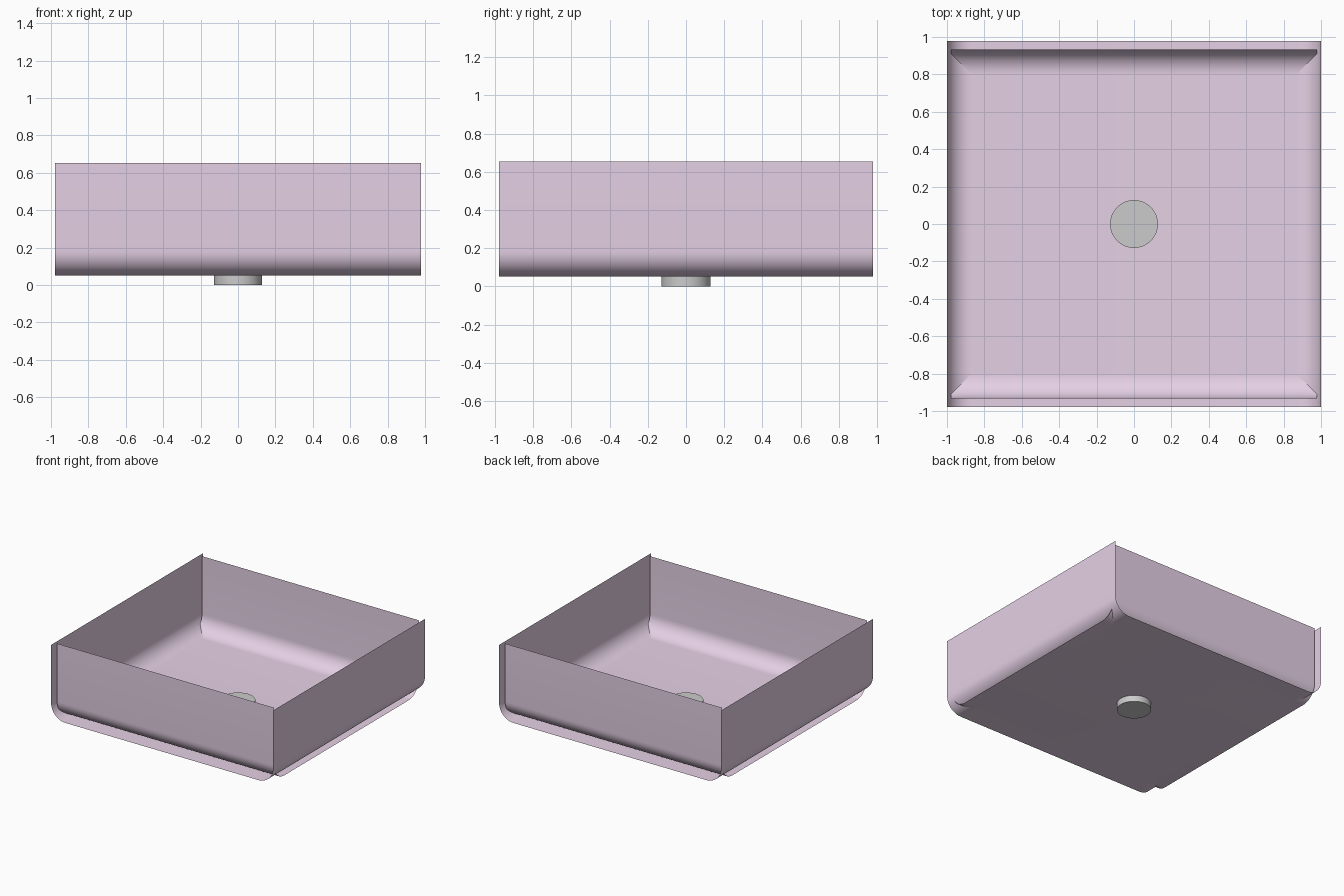
import bpy, bmesh, math

if "Cube" in bpy.data.objects:
    bpy.data.objects.remove(bpy.data.objects["Cube"])

WALL_TOP, FLOOR, RADIUS, STEPS = 0.653, 0.052, 0.13, 12

lilac = bpy.data.materials.new("lilac")
lilac.diffuse_color = (0.784, 0.635, 0.784, 1)
lilac.use_nodes = True
lilac.node_tree.nodes["Principled BSDF"].inputs["Base Color"].default_value = lilac.diffuse_color


def u_profile(half_width):
    """Open U outline: wall, rounded corner, floor, rounded corner, wall."""
    right = [(half_width - RADIUS + RADIUS * math.sin(a),
              FLOOR + RADIUS - RADIUS * math.cos(a))
             for a in (math.pi / 2 * i / STEPS for i in range(STEPS + 1))]
    right.append((half_width, WALL_TOP))
    return [(-u, z) for u, z in reversed(right)] + right


def u_sheet(name, half_width, half_length, along_y):
    """Thin folded sheet made by sweeping the U outline."""
    bm = bmesh.new()
    rows = []
    for v in (-half_length, half_length):
        rows.append([bm.verts.new((u, v, z) if along_y else (-v, u, z))
                     for u, z in u_profile(half_width)])
    a, b = rows
    for i in range(len(a) - 1):
        bm.faces.new((a[i], a[i + 1], b[i + 1], b[i]))
    mesh = bpy.data.meshes.new(name)
    bm.to_mesh(mesh)
    bm.free()
    mesh.materials.append(lilac)
    obj = bpy.data.objects.new(name, mesh)
    bpy.context.collection.objects.link(obj)
    mesh.shade_smooth()
    return obj


# Basin: two crossing folded sheets sharing the floor
u_sheet("basin_side_walls", 1.0, 0.978, True)
u_sheet("basin_front_back_walls", 0.932, 0.978, False)

# Drain: short plug through the floor
bpy.ops.mesh.primitive_cylinder_add(vertices=64, radius=0.128, depth=0.1,
                                    location=(0, 0, 0.05))
bpy.context.object.name = "drain"
bpy.ops.object.shade_smooth_by_angle(angle=math.radians(35))
